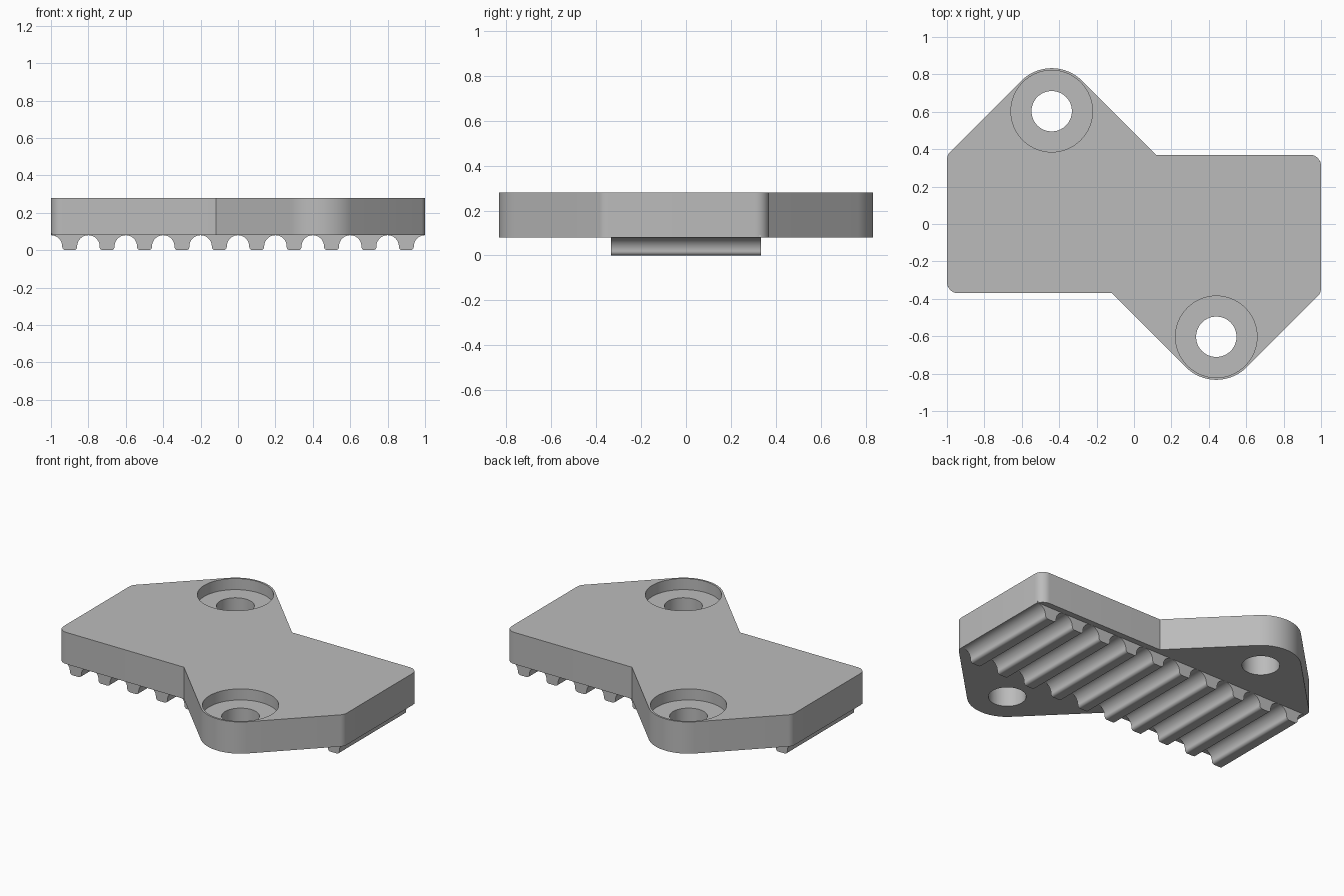
import bpy, bmesh
from math import pi, sin, cos, radians, tan
from mathutils import Vector

if "Cube" in bpy.data.objects:
    bpy.data.objects.remove(bpy.data.objects["Cube"], do_unlink=True)

BOTTOM, TOP = 0.08, 0.28
HOLE_X, HOLE_Y, LUG_R = -0.44, 0.603, 0.23
HOLE_R, BORE_R, BORE_DEPTH = 0.108, 0.218, 0.07
EDGE_Y, PITCH, BELT_Y = 0.37, 0.2, 0.333

grey = bpy.data.materials.new("plain grey")
grey.use_nodes = True
colour = (0.5, 0.5, 0.5, 1)
grey.diffuse_color = colour
grey.node_tree.nodes["Principled BSDF"].inputs["Base Color"].default_value = colour


def arc(cx, cy, r, start, end, steps):
    angles = [radians(start + (end - start) * i / steps) for i in range(steps + 1)]
    return [(cx + r * cos(a), cy + r * sin(a)) for a in angles]


def make_object(name, bm):
    bmesh.ops.recalc_face_normals(bm, faces=bm.faces)
    mesh = bpy.data.meshes.new(name)
    bm.to_mesh(mesh)
    bm.free()
    mesh.materials.append(grey)
    obj = bpy.data.objects.new(name, mesh)
    bpy.context.collection.objects.link(obj)
    return obj


def extrude_profile(name, points, offset):
    """Extrude a closed loop of 3D points along an offset."""
    bm = bmesh.new()
    face = bm.faces.new([bm.verts.new(p) for p in points])
    new = bmesh.ops.extrude_face_region(bm, geom=[face], use_keep_orig=True)["geom"]
    verts = [v for v in new if isinstance(v, bmesh.types.BMVert)]
    bmesh.ops.translate(bm, verts=verts, vec=Vector(offset))
    return make_object(name, bm)


def cut_cylinder(target, x, y, radius, low, high):
    ring = [(px, py, low) for px, py in arc(x, y, radius, 0, 360, 64)[:-1]]
    cutter = extrude_profile("hole_cutter", ring, (0, 0, high - low))
    cutter.hide_render = True
    mod = target.modifiers.new("hole", "BOOLEAN")
    mod.operation, mod.solver, mod.object = "DIFFERENCE", "EXACT", cutter
    bpy.context.view_layer.objects.active = target
    bpy.ops.object.modifier_apply(modifier=mod.name)
    bpy.data.objects.remove(cutter, do_unlink=True)


def smooth(obj):
    bpy.ops.object.select_all(action="DESELECT")
    obj.select_set(True)
    bpy.context.view_layer.objects.active = obj
    bpy.ops.object.shade_smooth_by_angle(angle=radians(30))


# Plate outline: one half, repeated with a half turn
r = 0.06
half = arc(1 - r, EDGE_Y - r, r, 0, 90, 10)
half.append((HOLE_X + LUG_R * 2 ** 0.5 + HOLE_Y - EDGE_Y, EDGE_Y))
half += arc(HOLE_X, HOLE_Y, LUG_R, 45, 135, 24)
corner_y = HOLE_Y + LUG_R * 2 ** 0.5 - (HOLE_X + 1)
half += arc(-1 + r, corner_y - r * tan(pi / 8), r, 135, 180, 6)
outline = half + [(-x, -y) for x, y in half]
plate = extrude_profile("clamp_plate", [(x, y, BOTTOM) for x, y in outline],
                        (0, 0, TOP - BOTTOM))

# Counterbored screw holes
for s in (1, -1):
    cut_cylinder(plate, s * HOLE_X, s * HOLE_Y, HOLE_R, 0, 0.4)
    cut_cylinder(plate, s * HOLE_X, s * HOLE_Y, BORE_R, TOP - BORE_DEPTH, 0.4)
smooth(plate)

# Belt teeth: round grooves between narrow teeth with rounded tips
groove_r, tip_r = 0.06, 0.018
tip_x = PITCH / 2 - groove_r
right = arc(PITCH / 2, BOTTOM - groove_r, groove_r, 90, 180, 14)
right += arc(tip_x - tip_r, tip_r, tip_r, 0, -90, 5)
left = [(-x, z) for x, z in reversed(right)]
cell = [(-PITCH / 2, BOTTOM + 0.01), (PITCH / 2, BOTTOM + 0.01)] + right + left
for i in range(10):
    x0 = -0.9 + i * PITCH
    inset = 0.002
    points = [(max(-1 + inset, min(1 - inset, x0 + x)), -BELT_Y, z) for x, z in cell]
    tooth = extrude_profile(f"belt_tooth_{i + 1}", points, (0, 2 * BELT_Y, 0))
    smooth(tooth)
